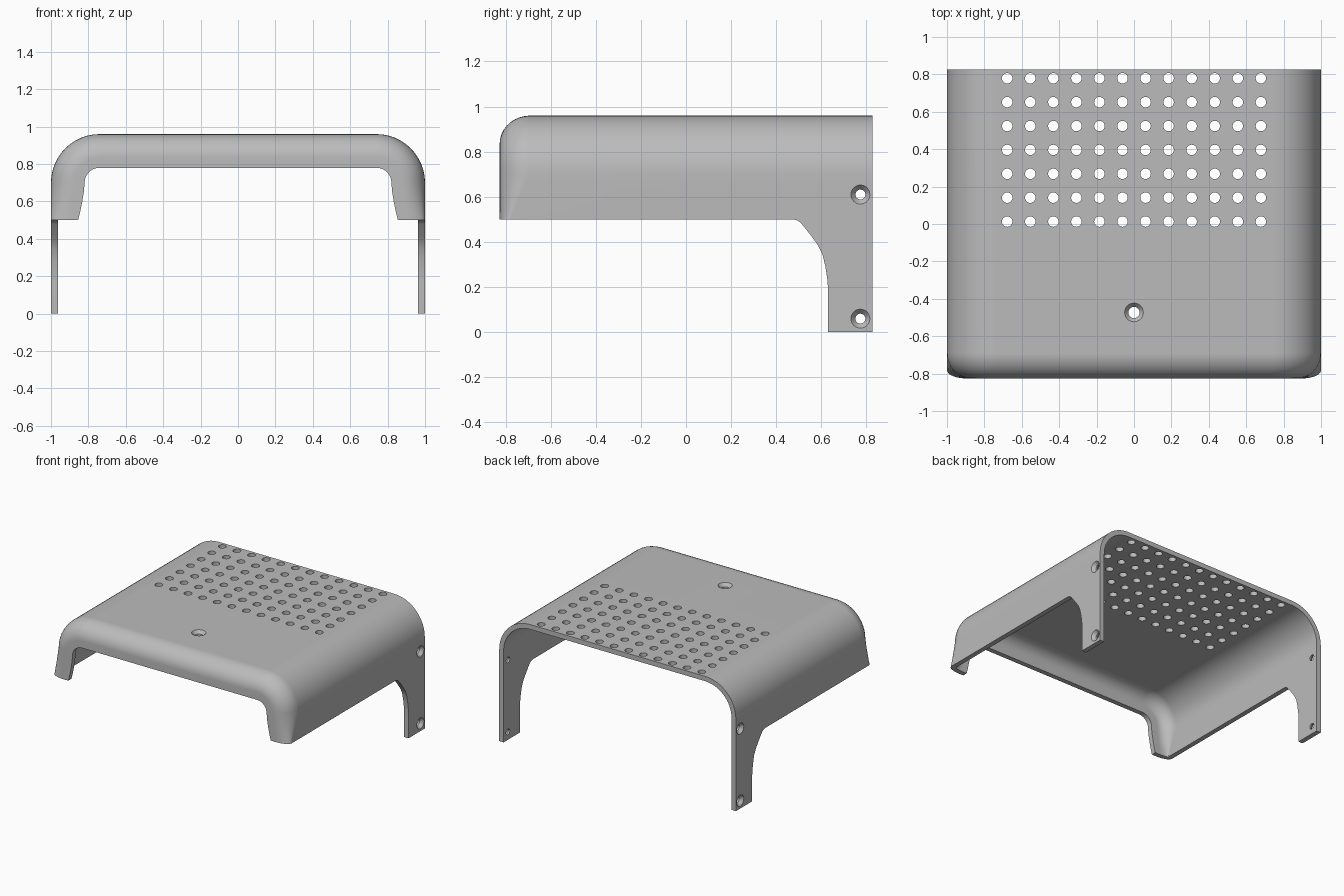
import bpy, bmesh, math
from mathutils import Vector, Matrix

if "Cube" in bpy.data.objects:
    bpy.data.objects.remove(bpy.data.objects["Cube"])

Y_BACK, Y_FRONT, TOP, T, R = 0.826, -0.826, 0.96, 0.037, 0.26

grey = bpy.data.materials.new("grey")
grey.diffuse_color = (0.5, 0.5, 0.5, 1)
grey.use_nodes = True
grey.node_tree.nodes["Principled BSDF"].inputs["Base Color"].default_value = grey.diffuse_color


def make_object(name, bm):
    bmesh.ops.recalc_face_normals(bm, faces=bm.faces)
    mesh = bpy.data.meshes.new(name)
    bm.to_mesh(mesh)
    bm.free()
    mesh.materials.append(grey)
    obj = bpy.data.objects.new(name, mesh)
    bpy.context.collection.objects.link(obj)
    return obj


def loft(bm, rings):
    """Skin a row of closed rings and cap both ends."""
    rings = [[bm.verts.new(p) for p in ring] for ring in rings]
    n = len(rings[0])
    for a, b in zip(rings, rings[1:]):
        for i in range(n):
            j = (i + 1) % n
            bm.faces.new((a[i], a[j], b[j], b[i]))
    bm.faces.new(rings[0])
    bm.faces.new(rings[-1])


# Arch outline: right wall, right corner, then mirrored; (x, z, inward x, inward z)
half = [(1, z, -1, 0) for z in (0, 0.48, 0.52, 0.56, 0.6, 0.65)]
for i in range(13):
    a = math.radians(90 * i / 12)
    c, s = math.cos(a), math.sin(a)
    half.append((1 - R + R * c, TOP - R + R * s, -c, -s))
outline = half + [(-x, z, -nx, nz) for x, z, nx, nz in reversed(half)]


def section(x, z, nx, nz):
    """Wall section: straight back edge, rounded front corner, narrow front lip."""
    low = min(max((0.7 - z) / 0.2, 0), 1.1)      # 0 on the arch, 1 at the foot
    b = 0.135 - 0.09 * low                       # depth of the front rounding
    a = 0.125 - 0.02 * low                       # width of the front rounding
    w = 0.18 - 0.035 * low ** 1.5                # lip width
    steps = [math.radians(90 * i / 9) for i in range(10)]
    outer = [(0, Y_BACK)]
    outer += [(a - a * math.cos(t), Y_FRONT + b - b * math.sin(t)) for t in steps]
    outer.append((w, Y_FRONT))
    ai, bi = a - T, max(b - T, 0.012)
    inner = [(T, Y_BACK)]
    inner += [(a - ai * math.cos(t), Y_FRONT + T + bi - bi * math.sin(t)) for t in steps]
    inner.append((w, Y_FRONT + T))
    return [Vector((x + nx * d, y, z + nz * d)) for d, y in outer + inner[::-1]]


# Cover shell
bm = bmesh.new()
loft(bm, [section(*p) for p in outline])
cover = make_object("cover", bm)

# Side cutter: trims the walls to z = 0.5 and leaves curved back legs
side = [(-1, -0.1), (0.63, -0.1), (0.63, 0.18), (0.627, 0.23), (0.618, 0.29),
        (0.605, 0.345), (0.585, 0.385), (0.56, 0.42), (0.525, 0.465),
        (0.508, 0.485), (0.495, 0.495), (0.475, 0.5), (-1, 0.5)]
bm = bmesh.new()
loft(bm, [[(x, y, z) for y, z in side] for x in (-1.2, 1.2)])
side_cutter = make_object("side_cutter", bm)


def add_hole(bm, centre, matrix, profile, sides=20):
    """Hole cutter revolved around its axis; profile is (radius, height)."""
    rings = []
    for r, h in profile:
        ring = []
        for i in range(sides):
            a = 2 * math.pi * i / sides
            ring.append(Vector(centre) + matrix @ Vector((r * math.cos(a), r * math.sin(a), h)))
        rings.append(ring)
    loft(bm, rings)


def countersink(r_in, r_out):
    slope = (r_out - r_in) / 0.024
    return [(r_in, -0.12), (r_in, -0.024), (r_out + slope * 0.01, 0.01)]


# Vent grid, top screw hole and side screw holes
bm = bmesh.new()
up = Matrix.Identity(3)
for col in range(12):
    for row in range(7):
        add_hole(bm, (-0.678 + col * 0.1233, 0.013 + row * 0.1277, TOP), up,
                 [(0.028, -0.12), (0.028, 0.05)])
add_hole(bm, (0, -0.473, TOP), up, countersink(0.03, 0.05), 32)
for sx in (-1, 1):
    turn = Matrix.Rotation(sx * math.pi / 2, 3, 'Y')
    for z in (0.06, 0.61):
        add_hole(bm, (sx, 0.773, z), turn, countersink(0.022, 0.042), 32)
hole_cutter = make_object("hole_cutter", bm)

# Cut, then remove the cutters
bpy.context.view_layer.objects.active = cover
cover.select_set(True)
for cutter in (side_cutter, hole_cutter):
    cutter.hide_render = True
    mod = cover.modifiers.new("cut", 'BOOLEAN')
    mod.operation, mod.solver, mod.object = 'DIFFERENCE', 'EXACT', cutter
    bpy.ops.object.modifier_apply(modifier=mod.name)
    bpy.data.objects.remove(cutter)

# Smooth rounded areas, crisp edges, flat panels
bpy.ops.object.shade_smooth_by_angle(angle=math.radians(30))
weighted = cover.modifiers.new("weighted_normals", 'WEIGHTED_NORMAL')
weighted.keep_sharp = True
